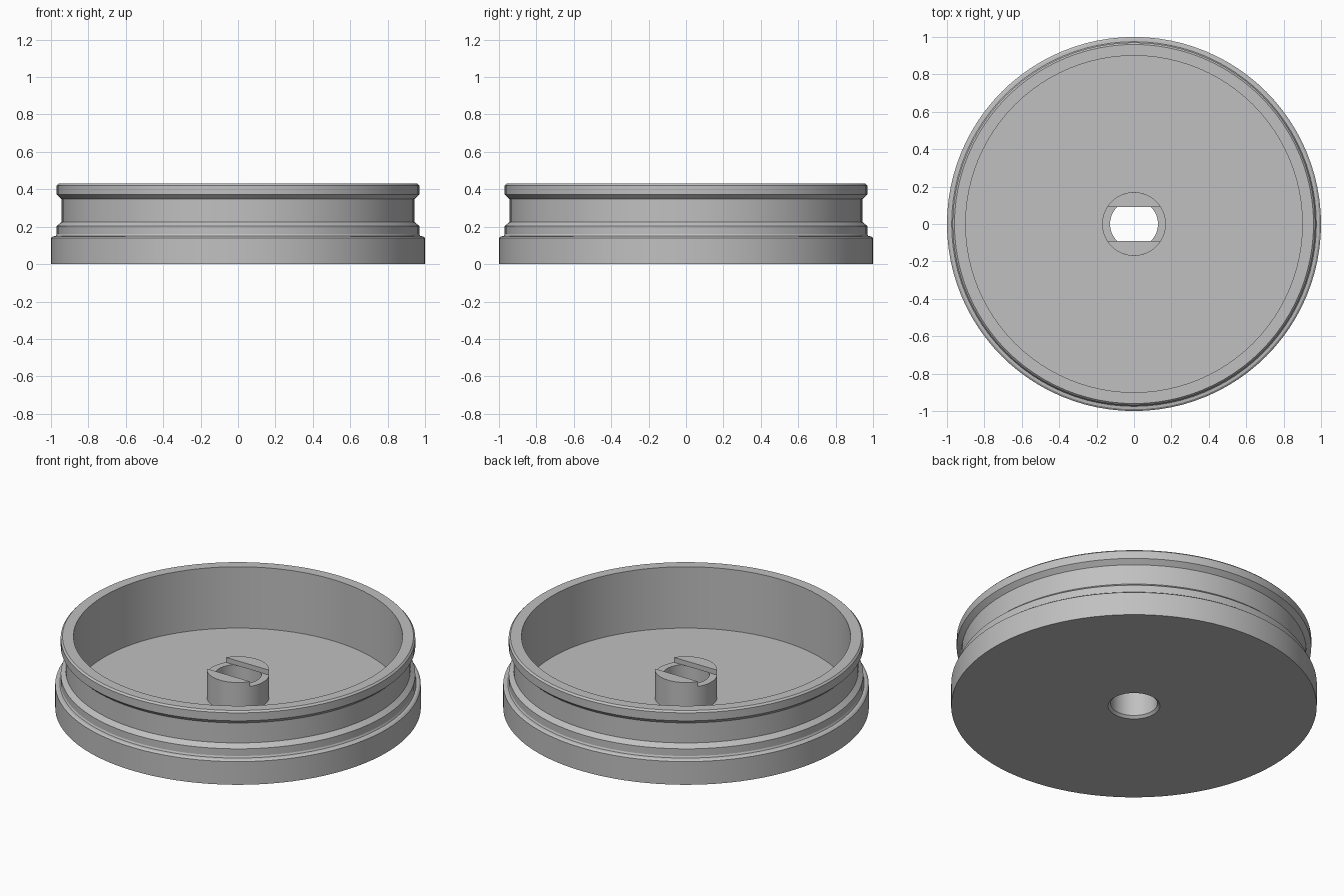
import bpy
import bmesh
from math import asin, cos, sin, pi, radians

SEGMENTS = 96
BOSS_R = 0.17
HOLE_R = 0.128
FLOOR_Z = 0.06
SLOT_Z = 0.2
BOSS_TOP = 0.23
SLOT_HALF = 0.09

if "Cube" in bpy.data.objects:
    bpy.data.objects.remove(bpy.data.objects["Cube"], do_unlink=True)

grey = bpy.data.materials.new("plain grey")
grey.use_nodes = True
colour = (0.53, 0.53, 0.53, 1)
grey.diffuse_color = colour
grey.node_tree.nodes["Principled BSDF"].inputs["Base Color"].default_value = colour


def finish(bm, name):
    bmesh.ops.recalc_face_normals(bm, faces=bm.faces)
    mesh = bpy.data.meshes.new(name)
    bm.to_mesh(mesh)
    bm.free()
    mesh.materials.append(grey)
    obj = bpy.data.objects.new(name, mesh)
    bpy.context.collection.objects.link(obj)
    bpy.ops.object.select_all(action="DESELECT")
    obj.select_set(True)
    bpy.context.view_layer.objects.active = obj
    bpy.ops.object.shade_smooth_by_angle(angle=radians(20))
    return obj


def lathe(name, profile):
    """Turn a closed (radius, height) outline around the z axis."""
    bm = bmesh.new()
    rings = []
    for i in range(SEGMENTS):
        a = 2 * pi * i / SEGMENTS
        rings.append([bm.verts.new((r * cos(a), r * sin(a), z)) for r, z in profile])
    for i, ring in enumerate(rings):
        after = rings[(i + 1) % SEGMENTS]
        for j in range(len(profile)):
            k = (j + 1) % len(profile)
            bm.faces.new((ring[j], after[j], after[k], ring[k]))
    return finish(bm, name)


def crescent(name, side):
    """Flat-sided plate on the boss, forming one wall of the slot."""
    start = asin(SLOT_HALF / BOSS_R)
    steps = 24
    bm = bmesh.new()
    verts = []
    for i in range(steps + 1):
        a = start + (pi - 2 * start) * i / steps
        verts.append(bm.verts.new((side * BOSS_R * cos(a), side * BOSS_R * sin(a), SLOT_Z)))
    face = bm.faces.new(verts)
    raised = bmesh.ops.extrude_face_region(bm, geom=[face], use_keep_orig=True)
    top = [v for v in raised["geom"] if isinstance(v, bmesh.types.BMVert)]
    bmesh.ops.translate(bm, verts=top, vec=(0, 0, BOSS_TOP - SLOT_Z))
    return finish(bm, name)


# Grooved cup with its hollow boss and through hole
lathe("grooved_cup", [
    # underside and base band
    (HOLE_R + 0.014, 0), (1, 0), (1, 0.14), (0.99, 0.148),
    # lower lip, groove and upper lip
    (0.975, 0.15), (0.97, 0.16), (0.97, 0.203), (0.943, 0.226),
    (0.943, 0.347), (0.97, 0.372), (0.97, 0.42), (0.96, 0.43),
    # inside wall, floor and boss
    (0.9, 0.43), (0.9, FLOOR_Z), (BOSS_R, FLOOR_Z), (BOSS_R, SLOT_Z),
    (HOLE_R, SLOT_Z), (HOLE_R, 0.014),
])

# Slot walls on top of the boss
crescent("back_slot_wall", 1)
crescent("front_slot_wall", -1)
